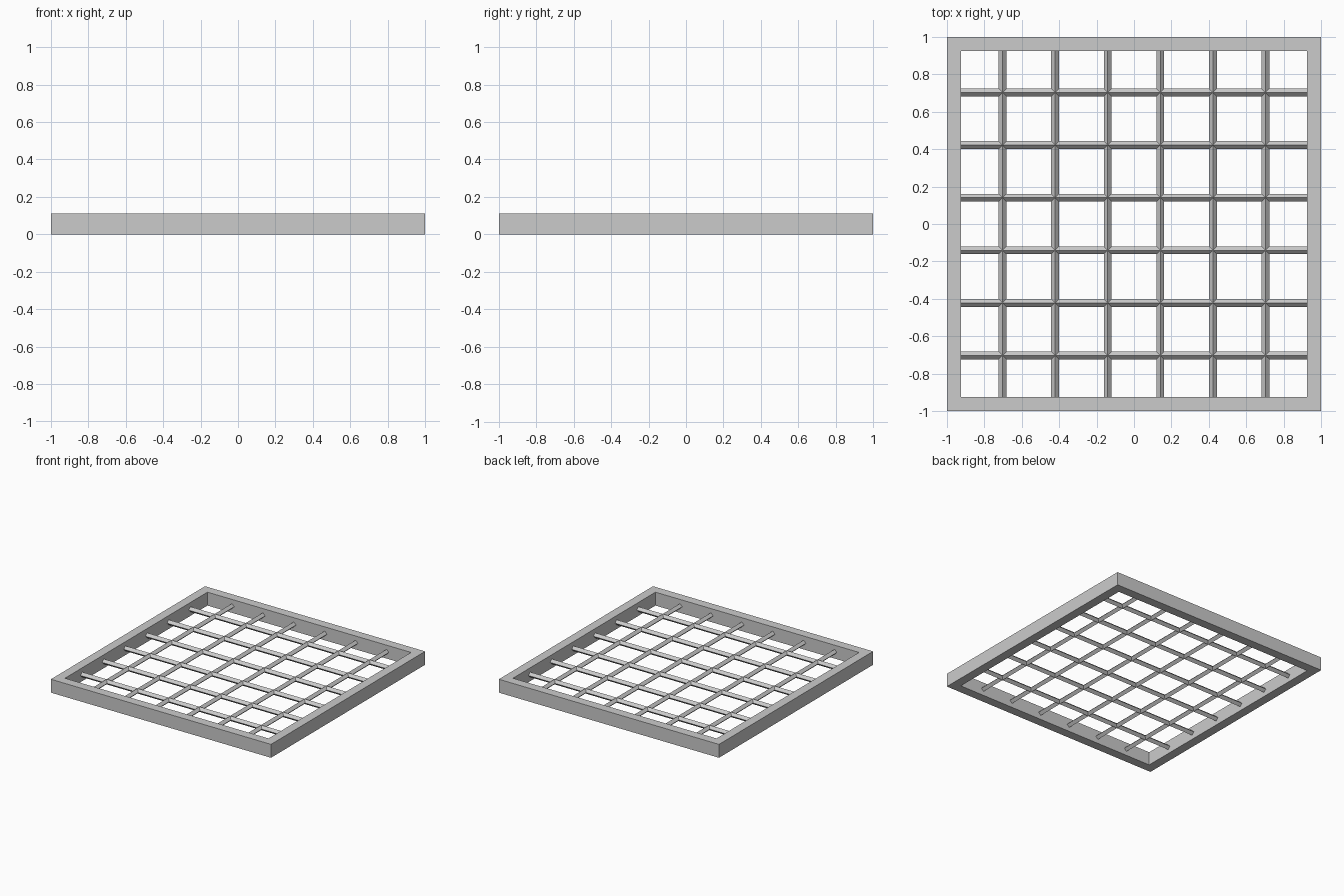
import bpy, bmesh, math
from mathutils import Matrix

if "Cube" in bpy.data.objects:
    bpy.data.objects.remove(bpy.data.objects["Cube"])

OUTER, INNER, HEIGHT = 1.0, 0.925, 0.11
BAR_R, BAR_Z, PITCH = 0.021, 0.055, 0.281


def finish(name, bm):
    mesh = bpy.data.meshes.new(name)
    bmesh.ops.recalc_face_normals(bm, faces=bm.faces)
    bm.to_mesh(mesh)
    bm.free()
    obj = bpy.data.objects.new(name, mesh)
    bpy.context.collection.objects.link(obj)
    return obj


# Square frame: rectangular section swept round four corners
bm = bmesh.new()
section = [(OUTER, 0), (OUTER, HEIGHT), (INNER, HEIGHT), (INNER, 0)]
rings = [[bm.verts.new((sx * r, sy * r, z)) for r, z in section]
         for sx, sy in [(1, 1), (-1, 1), (-1, -1), (1, -1)]]
for i in range(4):
    a, b = rings[i], rings[(i + 1) % 4]
    for j in range(4):
        k = (j + 1) % 4
        bm.faces.new((a[j], a[k], b[k], b[j]))
finish("frame", bm)


# Diamond-section lattice bars, ending on the inner walls of the frame
def bar(name, offset, along_x):
    bm = bmesh.new()
    bmesh.ops.create_cone(bm, cap_ends=True, segments=4, radius1=BAR_R,
                          radius2=BAR_R, depth=2 * INNER)
    axis = 'Y' if along_x else 'X'
    bm.transform(Matrix.Rotation(math.pi / 2, 4, axis))
    obj = finish(name, bm)
    obj.location = (0, offset, BAR_Z) if along_x else (offset, 0, BAR_Z)


for i in range(6):
    pos = (i - 2.5) * PITCH
    bar(f"cross_bar_{i + 1}", pos, True)
    bar(f"long_bar_{i + 1}", pos, False)
